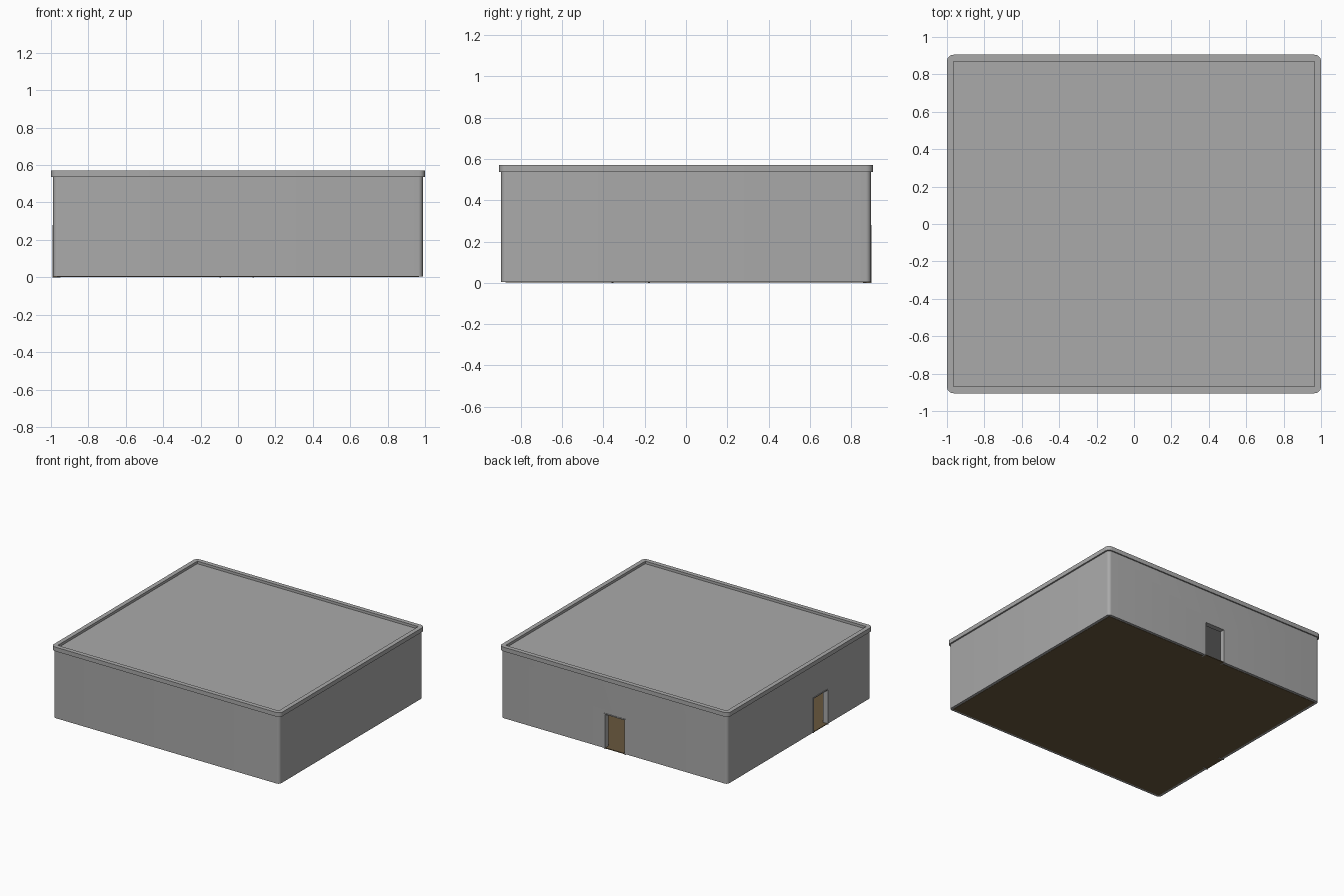
import bpy
import bmesh
from mathutils import Vector

if "Cube" in bpy.data.objects:
    bpy.data.objects.remove(bpy.data.objects["Cube"], do_unlink=True)


def make_material(name, rgb):
    mat = bpy.data.materials.new(name)
    mat.use_nodes = True
    color = (*rgb, 1.0)
    mat.diffuse_color = color
    mat.node_tree.nodes["Principled BSDF"].inputs["Base Color"].default_value = color
    return mat


grey = make_material("concrete_grey", (0.4, 0.4, 0.4))
brown = make_material("floor_brown", (0.14, 0.097, 0.047))


def box(name, low, high, mat, radius=0.0):
    """Box between two corners, optionally with rounded vertical edges."""
    low, high = Vector(low), Vector(high)
    bm = bmesh.new()
    bmesh.ops.create_cube(bm, size=1)
    for v in bm.verts:
        v.co = (low + high) / 2 + v.co * (high - low)
    if radius:
        upright = [e for e in bm.edges
                   if abs(e.verts[0].co.z - e.verts[1].co.z) > 1e-5]
        bmesh.ops.bevel(bm, geom=upright, offset=radius, segments=6,
                        profile=0.5, affect="EDGES")
    mesh = bpy.data.meshes.new(name)
    bm.to_mesh(mesh)
    bm.free()
    mesh.materials.append(mat)
    obj = bpy.data.objects.new(name, mesh)
    bpy.context.collection.objects.link(obj)
    return obj


def activate(obj):
    bpy.ops.object.select_all(action="DESELECT")
    obj.select_set(True)
    bpy.context.view_layer.objects.active = obj


def cut(obj, low, high):
    cutter = box("cutter", low, high, grey)
    cutter.hide_render = True
    activate(obj)
    mod = obj.modifiers.new("cut", "BOOLEAN")
    mod.operation = "DIFFERENCE"
    mod.solver = "EXACT"
    mod.object = cutter
    bpy.ops.object.modifier_apply(modifier=mod.name)
    bpy.data.objects.remove(cutter, do_unlink=True)


def smooth(obj):
    activate(obj)
    bpy.ops.object.shade_smooth_by_angle(angle=0.6)


WALL_X, WALL_Y = 0.988, 0.895     # outer wall faces
ROOM_X, ROOM_Y = 0.95, 0.858      # inner wall faces
DOOR_TOP, TRIM, PROUD = 0.28, 0.008, 0.004
BACK_DOOR = (-0.1, 0.085)         # span along x
SIDE_DOOR = (-0.36, -0.175)       # span along y

# Hollow walls with two doorways
walls = box("walls", (-WALL_X, -WALL_Y, 0.004), (WALL_X, WALL_Y, 0.54), grey, 0.025)
cut(walls, (-ROOM_X, -ROOM_Y, -1), (ROOM_X, ROOM_Y, 1))
cut(walls, (BACK_DOOR[0], 0.8, -1), (BACK_DOOR[1], 1, DOOR_TOP))
cut(walls, (-1.1, SIDE_DOOR[0], -1), (-0.9, SIDE_DOOR[1], DOOR_TOP))
smooth(walls)

# Roof slab and raised parapet around it
box("roof", (-0.97, -0.875, 0.53), (0.97, 0.875, 0.55), grey)
parapet = box("parapet", (-1, -0.905, 0.537), (1, 0.905, 0.57), grey, 0.035)
cut(parapet, (-0.965, -0.87, 0), (0.965, 0.87, 1))
smooth(parapet)

# Floor with thresholds running out through the doorways
box("floor", (-0.967, -0.875, 0.002), (0.967, 0.875, 0.008), brown)
box("back_threshold", (BACK_DOOR[0], 0.87, 0.002), (BACK_DOOR[1], WALL_Y, 0.008), brown)
box("side_threshold", (-WALL_X, SIDE_DOOR[0], 0.002), (-0.96, SIDE_DOOR[1], 0.008), brown)


# Thin trim lining each doorway
def lining(name, span, place):
    a, b = span
    parts = {"jamb_a": (a, a + TRIM, 0, DOOR_TOP),
             "jamb_b": (b - TRIM, b, 0, DOOR_TOP),
             "header": (a, b, DOOR_TOP - TRIM, DOOR_TOP)}
    for part, (s0, s1, z0, z1) in parts.items():
        low, high = place(s0, s1, z0, z1)
        box(f"{name}_{part}", low, high, grey)


lining("back_door", BACK_DOOR, lambda s0, s1, z0, z1: (
    (s0, ROOM_Y, z0), (s1, WALL_Y + PROUD, z1)))
lining("side_door", SIDE_DOOR, lambda s0, s1, z0, z1: (
    (-WALL_X - PROUD, s0, z0), (-ROOM_X, s1, z1)))
